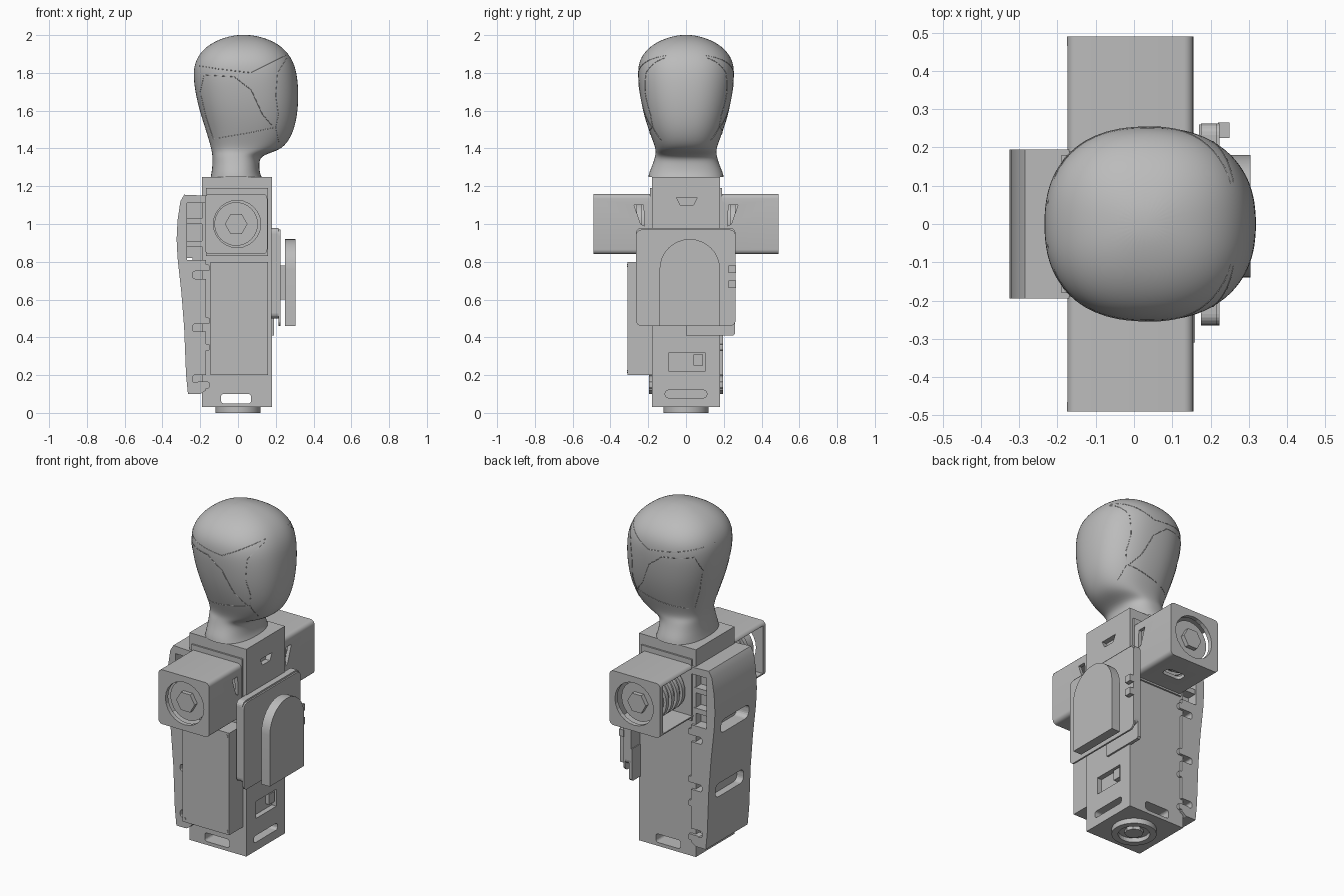
import bpy, bmesh
from math import cos, sin, pi, copysign
from mathutils import Vector
from mathutils.bvhtree import BVHTree

if "Cube" in bpy.data.objects:
    bpy.data.objects.remove(bpy.data.objects["Cube"])

grey = bpy.data.materials.new("plain grey")
grey.use_nodes = True
grey.diffuse_color = (0.5, 0.5, 0.5, 1)
grey.node_tree.nodes["Principled BSDF"].inputs["Base Color"].default_value = (0.5, 0.5, 0.5, 1)


def finish(name, bm, smooth=False):
    bmesh.ops.recalc_face_normals(bm, faces=bm.faces)
    mesh = bpy.data.meshes.new(name)
    bm.to_mesh(mesh)
    bm.free()
    mesh.materials.append(grey)
    ob = bpy.data.objects.new(name, mesh)
    bpy.context.collection.objects.link(ob)
    if smooth:
        shade(ob)
    return ob


def shade(ob):
    bpy.ops.object.select_all(action="DESELECT")
    ob.select_set(True)
    bpy.context.view_layer.objects.active = ob
    bpy.ops.object.shade_smooth_by_angle(angle=pi / 6)


def prism(name, pts, axis, a, b, smooth=False):
    """Extrude a 2D outline along an axis from a to b."""
    place = {"x": lambda p, t: (t, p[0], p[1]), "y": lambda p, t: (p[0], t, p[1]),
             "z": lambda p, t: (p[0], p[1], t)}[axis]
    bm = bmesh.new()
    lo = [bm.verts.new(place(p, a)) for p in pts]
    hi = [bm.verts.new(place(p, b)) for p in pts]
    bm.faces.new(lo)
    bm.faces.new(hi[::-1])
    for i in range(len(pts)):
        j = (i + 1) % len(pts)
        bm.faces.new((lo[i], lo[j], hi[j], hi[i]))
    return finish(name, bm, smooth)


def rounded(u0, u1, v0, v1, r, steps=5):
    pts = []
    corners = [(u1 - r, v1 - r), (u0 + r, v1 - r), (u0 + r, v0 + r), (u1 - r, v0 + r)]
    for k, (u, v) in enumerate(corners):
        for i in range(steps + 1):
            t = pi / 2 * (k + i / steps)
            pts.append((u + r * cos(t), v + r * sin(t)))
    return pts


def box(name, x0, x1, y0, y1, z0, z1):
    return prism(name, [(x0, y0), (x1, y0), (x1, y1), (x0, y1)], "z", z0, z1)


def disc(u, v, r, n=32):
    return [(u + r * cos(2 * pi * i / n), v + r * sin(2 * pi * i / n)) for i in range(n)]


def cut(ob, *cutters):
    bpy.context.view_layer.objects.active = ob
    for c in cutters:
        mod = ob.modifiers.new("cut", "BOOLEAN")
        mod.operation, mod.object, mod.solver = "DIFFERENCE", c, "EXACT"
        bpy.ops.object.modifier_apply(modifier=mod.name)
        bpy.data.objects.remove(c)


# Torso with vents and a slot through its base
torso = box("torso", -0.19, 0.18, -0.18, 0.18, 0.03, 1.25)
cut(torso,
    prism("base_slot", rounded(-0.09, 0.07, 0.05, 0.1, 0.015), "y", -0.3, 0.3),
    prism("low_slot", rounded(-0.11, 0.11, 0.08, 0.12, 0.015), "x", 0.13, 0.3),
    box("socket_recess", 0.15, 0.3, -0.09, 0.1, 0.22, 0.32),
    prism("neck_vent", [(-0.05, 1.14), (0.06, 1.14), (0.04, 1.1), (-0.03, 1.1)], "x", 0.15, 0.3))
box("socket_plug", 0.14, 0.175, 0.04, 0.09, 0.25, 0.31)

# Round foot with a ring and hub
foot = prism("foot", disc(0, 0, 0.12), "z", 0, 0.04, True)
cut(foot, prism("foot_hole", disc(0, 0, 0.085), "z", -0.1, 0.025))
prism("foot_hub", disc(0, 0, 0.05, 8), "z", 0.005, 0.04)

# Side panel with corner screws
box("side_panel", -0.145, 0.16, -0.31, -0.17, 0.2, 0.8)
for x in (-0.13, 0.145):
    for z in (0.22, 0.78):
        prism("panel_screw", disc(x, z, 0.008, 8), "y", -0.313, -0.3)

# Chest plates, raised tablet and side buttons
prism("chest_plate", rounded(-0.265, 0.262, 0.5, 0.98, 0.03), "x", 0.175, 0.215)
prism("chest_cover", rounded(-0.265, 0.262, 0.46, 0.97, 0.03), "x", 0.214, 0.224)
prism("chest_bracket", [(0, 0.41), (0.25, 0.41), (0.26, 0.42), (0.26, 0.6), (0, 0.6)], "x", 0.17, 0.19)
arch = [(0.02 + 0.16 * cos(pi * i / 16), 0.76 + 0.16 * sin(pi * i / 16)) for i in range(17)]
prism("tablet", arch + [(-0.14, 0.46), (0.18, 0.46)], "x", 0.25, 0.305, True)
box("tablet_mount", 0.22, 0.255, -0.06, 0.1, 0.6, 0.78)
for z in (0.66, 0.74):
    box("button", 0.22, 0.25, 0.225, 0.265, z, z + 0.04)

# Shoulders: housings open at the rear, each round a ribbed motor
for s, side in ((-1, "right"), (1, "left")):
    def span(a, b):
        return min(s * a, s * b), max(s * a, s * b)
    house = prism(side + "_shoulder", rounded(-0.175, 0.155, 0.84, 1.16, 0.025), "y", *span(0.17, 0.49), True)
    slit = [(s * 0.22, 0.99), (s * 0.24, 1.0), (s * 0.275, 1.1), (s * 0.225, 1.1)]
    cut(house,
        box("hollow", -0.3, 0.135, *span(0.1, 0.465), 0.86, 1.14),
        prism("round_opening", disc(-0.005, 1.0, 0.125, 24), "y", *span(0.4, 0.6)),
        prism("slit", slit, "x", 0.1, 0.3),
        prism("under_slot", rounded(-0.06, 0.06, *span(0.3, 0.36), 0.02), "z", 0.8, 0.9))
    shade(house)
    prism(side + "_motor", disc(-0.01, 1.0, 0.115), "y", *span(0.17, 0.45), True)
    for y in (0.21, 0.26, 0.31, 0.36):
        prism(side + "_motor_rib", disc(-0.01, 1.0, 0.132), "y", *span(y, y + 0.025), True)
    prism(side + "_motor_hub", disc(-0.01, 1.0, 0.06, 6), "y", *span(0.44, 0.475))
    # Mounting frame between shoulder and torso
    box(side + "_shoulder_frame", -0.17, 0.16, *span(0.17, 0.19), 0.83, 1.19)

# Curved back shell with hand slots, side notches and rib recesses
outline = [(-0.17, 1.15), (-0.285, 1.155), (-0.305, 1.12), (-0.32, 1.02), (-0.325, 0.92),
           (-0.32, 0.82), (-0.3, 0.64), (-0.285, 0.45), (-0.275, 0.2), (-0.265, 0.1),
           (-0.2, 0.1), (-0.17, 0.12)]
shell = prism("back_shell", outline, "y", -0.195, 0.195, True)
for z in (0.77, 0.38):
    cut(shell, prism("hand_slot", rounded(-0.13, 0.13, z, z + 0.08, 0.03), "x", -0.4, -0.24))
for s in (-1, 1):
    y0, y1 = sorted((s * 0.13, s * 0.3))
    cut(shell, box("upper_recess", -0.27, -0.1, y0, y1, 0.81, 1.11))
    for z in (0.71, 0.43, 0.16):
        cut(shell, prism("side_notch", rounded(-0.24, -0.12, z, z + 0.04, 0.012), "y", y0, y1))
    y0, y1 = sorted((s * 0.13, s * 0.185))
    for z in (0.88, 1.0):
        box("shell_rib", -0.28, -0.18, y0, y1, z, z + 0.03)
    y0, y1 = sorted((s * 0.15, s * 0.195))
    for z in (0.75, 0.47, 0.33, 0.13):
        prism("shell_clip", rounded(-0.22, -0.15, z, z + 0.035, 0.01), "y", y0, y1)
shade(shell)

# Head and neck lofted from rounded rings: height, rear x, front x, half width
rings = [(1.25, -0.145, 0.125, 0.2), (1.275, -0.14, 0.115, 0.195), (1.32, -0.135, 0.112, 0.175),
         (1.362, -0.136, 0.12, 0.163), (1.385, -0.14, 0.205, 0.16), (1.42, -0.148, 0.258, 0.168),
         (1.5, -0.172, 0.3, 0.2), (1.6, -0.205, 0.318, 0.23), (1.7, -0.228, 0.322, 0.248),
         (1.8, -0.24, 0.313, 0.258), (1.87, -0.225, 0.29, 0.248), (1.93, -0.182, 0.245, 0.205),
         (1.975, -0.11, 0.175, 0.135), (1.998, -0.03, 0.09, 0.055)]
bm = bmesh.new()
loops = []
for z, rear, front, w in rings:
    loop = []
    for i in range(32):
        c, d = cos(pi * i / 16), sin(pi * i / 16)
        u, v = copysign(abs(c) ** 0.85, c), copysign(abs(d) ** 0.85, d)
        loop.append(bm.verts.new(((rear + front) / 2 + u * (front - rear) / 2, v * w, z)))
    loops.append(loop)
for a, b in zip(loops, loops[1:]):
    for i in range(32):
        j = (i + 1) % 32
        bm.faces.new((a[i], a[j], b[j], b[i]))
tip = bm.verts.new((0.03, 0, 2.002))
for i in range(32):
    bm.faces.new((loops[-1][i], loops[-1][(i + 1) % 32], tip))
head = finish("head", bm)
mod = head.modifiers.new("soft", "SUBSURF")
mod.levels = mod.render_levels = 2
bpy.context.view_layer.objects.active = head
bpy.ops.object.modifier_apply(modifier=mod.name)
shade(head)

# Fine panel seams laid on both sides of the head
tree = BVHTree.FromPolygons([v.co for v in head.data.vertices], [p.vertices for p in head.data.polygons])
seams = {"cap_seam": [(-0.225, 1.84), (-0.1, 1.82), (0.07, 1.8), (0.17, 1.85), (0.27, 1.9)],
         "mask_seam": [(0.26, 1.88), (0.21, 1.8), (0.2, 1.68), (0.215, 1.58), (0.2, 1.51), (0.22, 1.42)],
         "ear_seam": [(-0.2, 1.7), (-0.18, 1.79), (-0.02, 1.78), (0.07, 1.71), (0.13, 1.58), (0.19, 1.51),
                      (0.05, 1.48), (-0.13, 1.45), (-0.17, 1.57), (-0.2, 1.7)]}
for name, path in seams.items():
    for s in (-1, 1):
        points = []
        for (x0, z0), (x1, z1) in zip(path, path[1:]):
            for k in range(6):
                start = Vector((x0 + (x1 - x0) * k / 6, s, z0 + (z1 - z0) * k / 6))
                hit = tree.ray_cast(start, Vector((0, -s, 0)))[0]
                if hit:
                    points.append(hit)
        curve = bpy.data.curves.new(name, "CURVE")
        curve.dimensions, curve.bevel_depth, curve.bevel_resolution = "3D", 0.002, 0
        spline = curve.splines.new("POLY")
        spline.points.add(len(points) - 1)
        for p, co in zip(spline.points, points):
            p.co = (*co, 1)
        curve.materials.append(grey)
        bpy.context.collection.objects.link(bpy.data.objects.new(name, curve))
